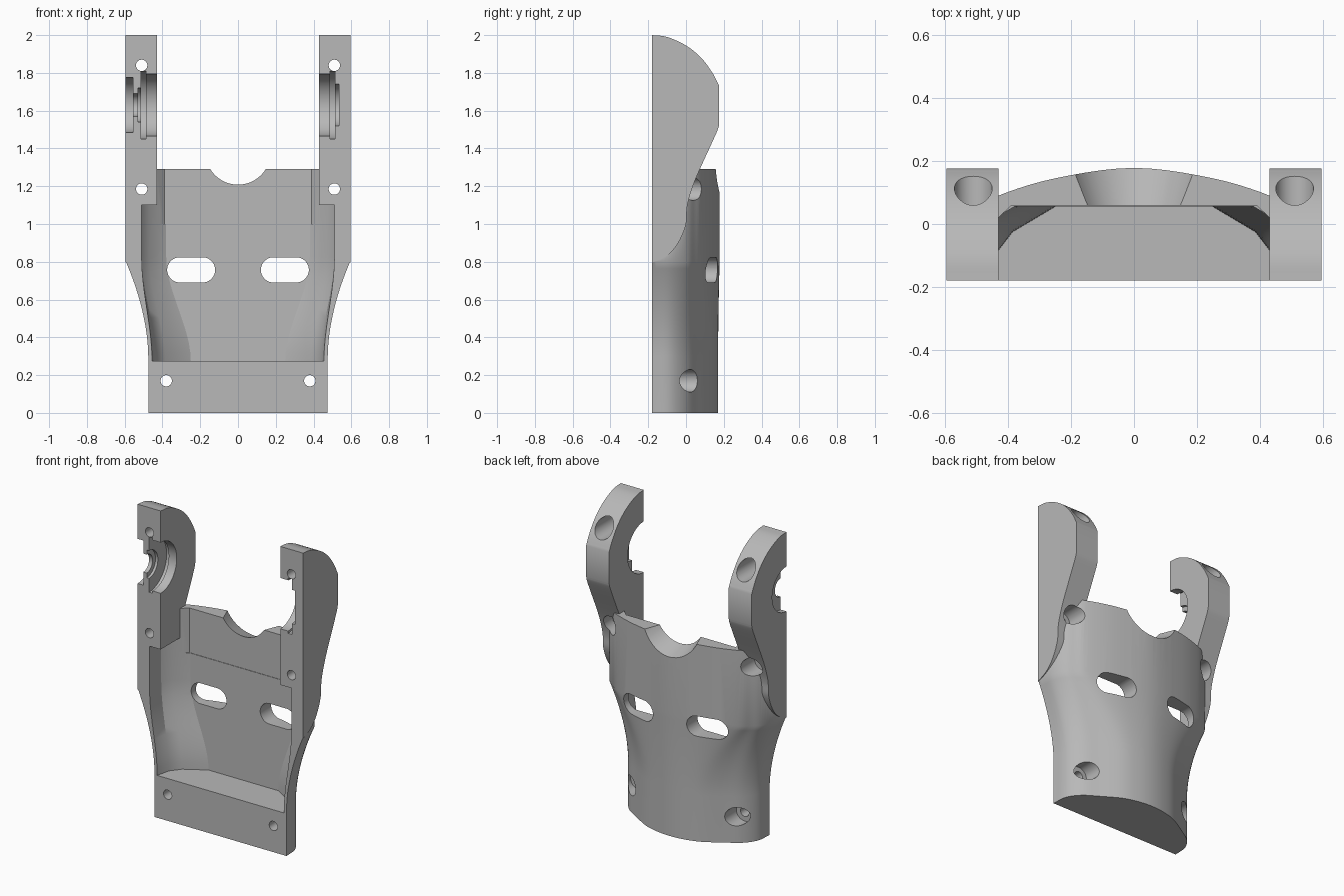
import bpy, bmesh
from math import pi, cos, sin
from mathutils import Vector, Matrix

default = bpy.data.objects.get("Cube")
if default:
    bpy.data.objects.remove(default)

grey = bpy.data.materials.new("plain_grey")
grey.use_nodes = True
grey.diffuse_color = (0.48, 0.48, 0.48, 1)
grey.node_tree.nodes["Principled BSDF"].inputs["Base Color"].default_value = grey.diffuse_color

FRONT = -0.18


def finish(name, bm):
    bmesh.ops.recalc_face_normals(bm, faces=bm.faces)
    mesh = bpy.data.meshes.new(name)
    bm.to_mesh(mesh)
    bm.free()
    mesh.materials.append(grey)
    obj = bpy.data.objects.new(name, mesh)
    bpy.context.scene.collection.objects.link(obj)
    return obj


def loft(name, rings):
    """Skin closed rings of points and cap both ends."""
    bm = bmesh.new()
    loops = [[bm.verts.new(p) for p in ring] for ring in rings]
    for a, b in zip(loops, loops[1:]):
        for i in range(len(a)):
            j = (i + 1) % len(a)
            bm.faces.new((a[i], a[j], b[j], b[i]))
    bm.faces.new(loops[0])
    bm.faces.new(loops[-1])
    return finish(name, bm)


def cone(name, start, end, r1, r2=None):
    """Round cutter between two points."""
    start, end = Vector(start), Vector(end)
    axis = end - start
    place = Matrix.Translation((start + end) / 2) @ axis.to_track_quat("Z", "Y").to_matrix().to_4x4()
    bm = bmesh.new()
    bmesh.ops.create_cone(bm, cap_ends=True, segments=48, radius1=r1,
                          radius2=r1 if r2 is None else r2, depth=axis.length, matrix=place)
    return finish(name, bm)


def box(name, low, high):
    low, high = Vector(low), Vector(high)
    bm = bmesh.new()
    size = Matrix.Diagonal(high - low).to_4x4()
    bmesh.ops.create_cube(bm, size=1, matrix=Matrix.Translation((low + high) / 2) @ size)
    return finish(name, bm)


def spline(points, steps=5):
    """Smooth curve through 2D points."""
    p = [Vector(q) for q in points]
    p = [2 * p[0] - p[1]] + p + [2 * p[-1] - p[-2]]
    out = []
    for a, b, c, d in zip(p, p[1:], p[2:], p[3:]):
        for k in range(steps):
            t = k / steps
            out.append(0.5 * (2 * b + (c - a) * t + (2 * a - 5 * b + 4 * c - d) * t * t
                              + (3 * b - a - 3 * c + d) * t ** 3))
    return out + [p[-2]]


def combine(target, tool, operation):
    mod = target.modifiers.new("combine", "BOOLEAN")
    mod.operation, mod.solver, mod.object = operation, "EXACT", tool
    bpy.context.view_layer.objects.active = target
    bpy.ops.object.modifier_apply(modifier=mod.name)
    bpy.data.objects.remove(tool)


def cut(tool):
    combine(shell, tool, "DIFFERENCE")


def blend(a, b, t):
    return [Vector(p).lerp(Vector(q), t) for p, q in zip(a, b)]


def section(half, z, smooth):
    """Mirror a half section (side to middle) and run it forward past the front."""
    half = half[:-1] + [half[-1]] + [Vector((-p.x, p.y)) for p in reversed(half)
                                     if p.x > 0.001]
    pts = spline(half) if smooth else half
    pts = [Vector((pts[0].x, -0.3))] + pts + [Vector((pts[-1].x, -0.3))]
    return [(p.x, p.y, z) for p in pts]


def clamp(v):
    return max(0, min(1, v))


# Curved shell, narrow at the foot and flaring toward the arms
foot = [(0.475, -0.18), (0.465, -0.08), (0.41, 0), (0.32, 0.06), (0.2, 0.13), (0.1, 0.16), (0, 0.17)]
crown = [(0.593, -0.18), (0.585, -0.08), (0.55, 0), (0.5, 0.045), (0.43, 0.09), (0.25, 0.145), (0, 0.178)]
levels = [0] + [0.3 + 0.5 * k / 14 for k in range(15)] + [1.29]
shell = loft("clamp_shell", [section(blend(foot, crown, clamp((z - 0.3) / 0.5) ** 1.8), z, True)
                             for z in levels])

# Arms extruded from their side outline
lower = [(-0.18, 0.795), (-0.12, 0.82), (-0.07, 0.86), (-0.03, 0.92), (0, 1),
         (0.005, 1.08), (0.02, 1.15), (0.06, 1.26), (0.16, 1.48), (0.176, 1.53)]
upper = [(0.176, 1.73), (0.14, 1.8), (0.08, 1.88), (0, 1.945), (-0.1, 1.99), (-0.18, 2)]
outline = [Vector((-0.3, 0.795))] + spline(lower) + spline(upper) + [Vector((-0.3, 2))]
for side in (-1, 1):
    arm = loft("arm", [[(side * x, p.x, p.y) for p in outline] for x in (0.43, 0.595)])
    combine(shell, arm, "UNION")

# Flat front face
cut(box("front_cut", (-1, -0.6, -0.2), (1, FRONT, 2.2)))

# Inner cavity, widening upward, and the narrower open channel above it
low_room = [(0.455, -0.18), (0.435, -0.09), (0.385, -0.025), (0.25, 0.055)]
high_room = [(0.51, -0.18), (0.51, -0.06), (0.47, 0), (0.38, 0.055)]


def room(z):
    t = clamp((z - 0.275) / 0.55)
    return section(blend(low_room, high_room, t * t * (3 - 2 * t)), z, False)


cut(loft("cavity", [room(0.275 + 0.55 * k / 12) for k in range(13)] + [room(1.1)]))
channel = [Vector(p) for p in ((0.43, -0.18), (0.43, 0.02), (0.39, 0.058))]
cut(loft("channel", [section(channel, z, False) for z in (1.0, 1.4)]))

# Rounded notch in the top edge, wider at the back
cut(cone("top_notch", (0, -0.05, 1.381), (0, 0.27, 1.381), 0.135, 0.247))

for side in (-1, 1):
    # Slots through the back
    ring = []
    for k in range(32):
        a = 2 * pi * (k + 0.5) / 32
        shift = 0.06 if cos(a) > 0 else -0.06
        ring.append((side * 0.248 + shift + 0.067 * cos(a), 0.757 + 0.067 * sin(a)))
    cut(loft("slot", [[(x, y, z) for x, z in ring] for y in (-0.05, 0.4)]))

    # Screw holes with wide bores from the back
    for x, z in ((0.51, 1.84), (0.51, 1.185), (0.38, 0.17)):
        cut(cone("screw_hole", (side * x, -0.4, z), (side * x, 0.3, z), 0.03))
        cut(cone("screw_bore", (side * x, -0.06, z), (side * x, 0.4, z), 0.06))

    # Stepped half-round seat in each arm: inner x, outer x, radius
    steps = [(0.4, 0.495, 0.165), (0.487, 0.513, 0.18)]
    if side > 0:
        steps += [(0.45, 0.535, 0.11)]
    else:
        steps += [(0.45, 0.53, 0.09), (0.45, 0.58, 0.06), (0.555, 0.65, 0.145)]
    for x1, x2, r in steps:
        cut(cone("seat", (side * x1, FRONT, 1.63), (side * x2, FRONT, 1.63), r))

# Shading
bpy.ops.object.select_all(action="DESELECT")
shell.select_set(True)
bpy.context.view_layer.objects.active = shell
bpy.ops.object.shade_smooth_by_angle(angle=0.5)
